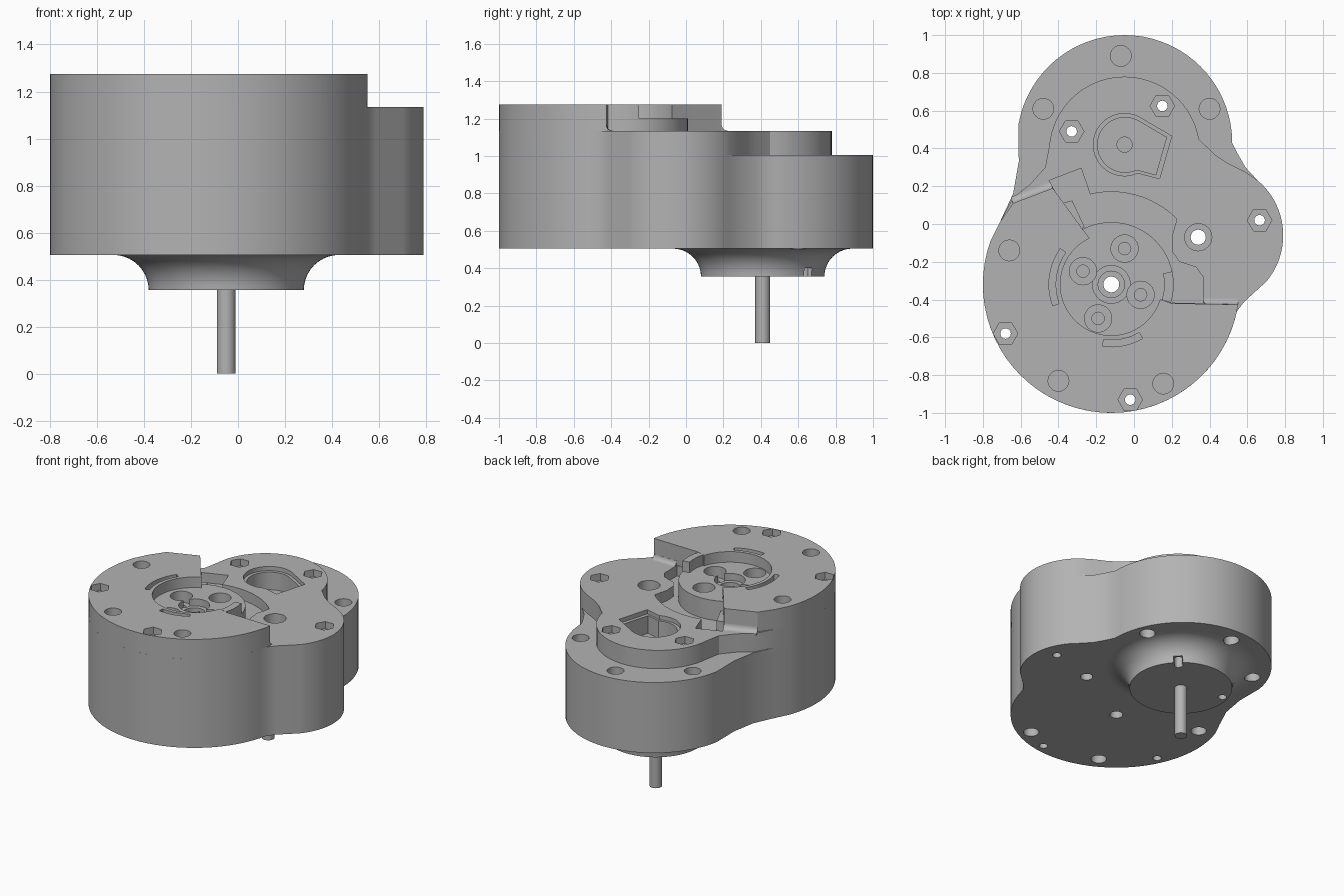
import bpy, bmesh, math
from mathutils import Vector

old = bpy.data.objects.get("Cube")
if old:
    bpy.data.objects.remove(old, do_unlink=True)

grey = bpy.data.materials.new("machined_grey")
grey.use_nodes = True
grey.diffuse_color = (0.45, 0.45, 0.45, 1)
grey.node_tree.nodes["Principled BSDF"].inputs["Base Color"].default_value = (0.45, 0.45, 0.45, 1)

MAIN = (-0.12, -0.32)      # output disc axis
MOTOR = (-0.05, 0.41)      # motor shaft axis
BOTTOM, LOW, MID, HIGH = 0.505, 1.005, 1.135, 1.275
POCKET, DISC = 1.06, 1.2


def arc(c, r, a0, a1, step=5):
    """Points along a circular arc, angles in degrees."""
    n = max(2, round(abs(a1 - a0) / step))
    angles = [math.radians(a0 + (a1 - a0) * i / n) for i in range(n + 1)]
    return [(c[0] + r * math.cos(a), c[1] + r * math.sin(a)) for a in angles]


def circle(c, r, sides=32):
    return arc(c, r, 0, 360, 360 / sides)[:-1]


def finish(name, bm):
    bmesh.ops.recalc_face_normals(bm, faces=bm.faces[:])
    me = bpy.data.meshes.new(name)
    bm.to_mesh(me)
    bm.free()
    me.materials.append(grey)
    ob = bpy.data.objects.new(name, me)
    bpy.context.collection.objects.link(ob)
    return ob


def prism(name, pts, z0, z1):
    bm = bmesh.new()
    f = bm.faces.new([bm.verts.new((x, y, z0)) for x, y in pts])
    up = bmesh.ops.extrude_face_region(bm, geom=[f])["geom"]
    bmesh.ops.translate(bm, vec=(0, 0, z1 - z0),
                        verts=[v for v in up if isinstance(v, bmesh.types.BMVert)])
    return finish(name, bm)


def lathe(name, c, profile, sides=64):
    bm = bmesh.new()
    vs = [bm.verts.new((c[0] + r, c[1], z)) for r, z in profile]
    es = [bm.edges.new(p) for p in zip(vs, vs[1:])]
    bmesh.ops.spin(bm, geom=vs + es, cent=(c[0], c[1], 0), axis=(0, 0, 1),
                   angle=math.tau, steps=sides, use_duplicate=False)
    bmesh.ops.remove_doubles(bm, verts=bm.verts[:], dist=1e-5)
    return finish(name, bm)


def fillet_strip(name, p, q, out, r, z):
    """Concave fillet running from p to q along the foot of a wall."""
    out = Vector((out[0], out[1], 0)).normalized()
    section = [(-0.01, -0.01), (r, -0.01), (r, 0)]
    section += arc((r, r), r, 270, 180, 15)[1:] + [(-0.01, r)]
    bm = bmesh.new()
    ends = [[bm.verts.new(Vector((e[0], e[1], z + v)) + out * u) for u, v in section]
            for e in (p, q)]
    for end in ends:
        bm.faces.new(end)
    for i in range(len(section)):
        bm.faces.new((ends[0][i - 1], ends[0][i], ends[1][i], ends[1][i - 1]))
    return finish(name, bm)


# Housing outlines, counter-clockwise
BULGE = (0.41, -0.06)
front = arc(MAIN, 0.68, 160, 348)
side = [(0.585, -0.41)] + arc(BULGE, 0.38, -40, 50)
waist = [(-0.61, 0.33), (-0.64, 0.16), (-0.71, 0.01)]
base_pts = front + side + [(0.59, 0.3), (0.55, 0.37)] + arc((-0.05, 0.43), 0.57, 0, 170) + waist
mid_pts = (front + side + [(0.59, 0.275), (0.49, 0.325), (0.425, 0.37)]
           + arc((-0.05, 0.38), 0.4, 10, 175)
           + [(-0.47, 0.3), (-0.55, 0.21), (-0.64, 0.14), (-0.71, 0.01)])
high_pts = (arc(MAIN, 0.68, 160, 351) + [(0.2, -0.42)] + arc(MAIN, 0.27, 343, 115)
            + [(-0.27, -0.03), (-0.43, 0.19), (-0.64, 0.11), (-0.71, 0.01)])

base = prism("lower_housing", base_pts, BOTTOM, LOW)
mid = prism("gear_cover", mid_pts, LOW, MID)
high = prism("output_cover", high_pts, MID, HIGH)
disc = prism("output_disc", circle(MAIN, 0.33, 64), POCKET, DISC)
ring = prism("output_rim", arc(MAIN, 0.33, 343, 372) + arc(MAIN, 0.28, 372, 343), DISC, HIGH)

# Motor hub flaring into the housing, and its shaft
flare = [(0.48 - 0.15 * math.cos(t), 0.355 + 0.15 * math.sin(t))
         for t in (math.pi / 2 * i / 10 for i in range(11))]
hub = lathe("motor_hub", MOTOR, [(0, 0.355)] + flare + [(0, BOTTOM)])
shaft = prism("motor_shaft", circle(MOTOR, 0.04), 0, 0.36)

# Fillets at the foot of the two cover steps
fil_a = fillet_strip("right_step_fillet", (0.37, -0.422), (0.55, -0.426), (0, 1), 0.03, MID)
fil_b = fillet_strip("left_step_fillet", (-0.43, 0.19), (-0.64, 0.11), (-0.36, 0.93), 0.035, MID)

cuts = {ob: [] for ob in (base, mid, high, disc, hub)}


def cut(pts, z0, z1, *targets):
    c = prism("cutter", pts, z0, z1)
    c.hide_render = True
    for t in targets:
        cuts[t].append(c)


# Sunken channel around the output disc
channel = (arc(MAIN, 0.33, 343, 475) + arc(MAIN, 0.49, 115, 45)
           + [(0.2, -0.07), (0.205, -0.15), (0.24, -0.2), (0.33, -0.23),
              (0.365, -0.28), (0.365, -0.42)])
cut(channel, POCKET, MID + 0.02, mid)
cut(circle(MAIN, 0.335, 64), POCKET - 0.001, MID + 0.02, mid)
cut([(-0.45, 0.23), (-0.38, 0.11), (-0.23, 0.15), (-0.28, 0.295)], POCKET + 0.005, MID + 0.02, mid)

# Arc slots in the output rim
for a0, a1 in ((145, 200), (262, 300)):
    cut(arc(MAIN, 0.33, a0, a1) + arc(MAIN, 0.295, a1, a0), 1.235, 1.3, high)

# Keyed sensor pocket with a narrow lip
keyed = arc((-0.05, 0.42), 0.165, 60, 295) + [(0.135, 0.24), (0.2, 0.465)]
inner = [(0.88 * (x + 0.03) - 0.03, 0.88 * (y - 0.41) + 0.41) for x, y in keyed]
cut(keyed, MID - 0.03, MID + 0.02, mid)
cut(inner, 0.98, MID + 0.02, mid, base)
cut(circle((-0.05, 0.42), 0.04), 0.9, 1.0, base)

# Hexagonal nut seats with through holes
nuts = [(-0.33, 0.49, MID), (0.15, 0.625, MID), (0.665, 0.02, MID),
        (-0.68, -0.58, HIGH), (-0.02, -0.93, HIGH)]
for x, y, z in nuts:
    top = high if z == HIGH else mid
    cut(circle((x, y), 0.065, 6), z - 0.05, z + 0.02, top)
    cut(circle((x, y), 0.028, 16), 0.3, z + 0.02, base, mid, high, hub)

# Dowel bores on both faces
dowels = [(-0.07, 0.89, LOW), (0.4, 0.61, LOW), (-0.48, 0.61, LOW),
          (-0.66, -0.14, HIGH), (-0.4, -0.83, HIGH), (0.155, -0.845, HIGH)]
for x, y, z in dowels:
    cut(circle((x, y), 0.055, 24), z - 0.12, z + 0.02, high if z == HIGH else base)
    cut(circle((x, y), 0.05, 24), 0.4, 0.62, base, hub)

# Idler axle hole and central output bore
cut(circle((0.34, -0.07), 0.072), 1.03, 1.2, mid)
cut(circle((0.34, -0.07), 0.04), 0.4, 1.2, base, mid)
cut(circle(MAIN, 0.1), 1.15, 1.3, disc)
cut(circle(MAIN, 0.07), 1.1, 1.3, disc)
cut(circle(MAIN, 0.042), 0.4, 1.3, base, mid, disc)

# Counterbored screw holes in the output disc
for c in ((-0.05, -0.13), (-0.27, -0.25), (0.035, -0.375), (-0.19, -0.5)):
    cut(circle(c, 0.072), 1.12, 1.3, disc)
    cut(circle(c, 0.033, 16), 1.08, 1.3, disc)

# Wire notch in the motor hub
cut(circle((0.175, 0.65), 0.03, 16), 0.3, 0.4, hub)

# Apply the cuts and remove the cutters
for ob, cutters in cuts.items():
    for c in cutters:
        m = ob.modifiers.new("cut", 'BOOLEAN')
        m.operation, m.solver, m.object = 'DIFFERENCE', 'EXACT', c
    dg = bpy.context.evaluated_depsgraph_get()
    me = bpy.data.meshes.new_from_object(ob.evaluated_get(dg))
    ob.modifiers.clear()
    ob.data = me
for c in {c for cs in cuts.values() for c in cs}:
    bpy.data.objects.remove(c, do_unlink=True)

# Smooth the round walls and keep the edges crisp
bpy.ops.object.select_all(action='DESELECT')
parts = [base, mid, high, disc, ring, hub, shaft, fil_a, fil_b]
for ob in parts:
    ob.select_set(True)
bpy.context.view_layer.objects.active = base
bpy.ops.object.shade_smooth_by_angle(angle=math.radians(30))
